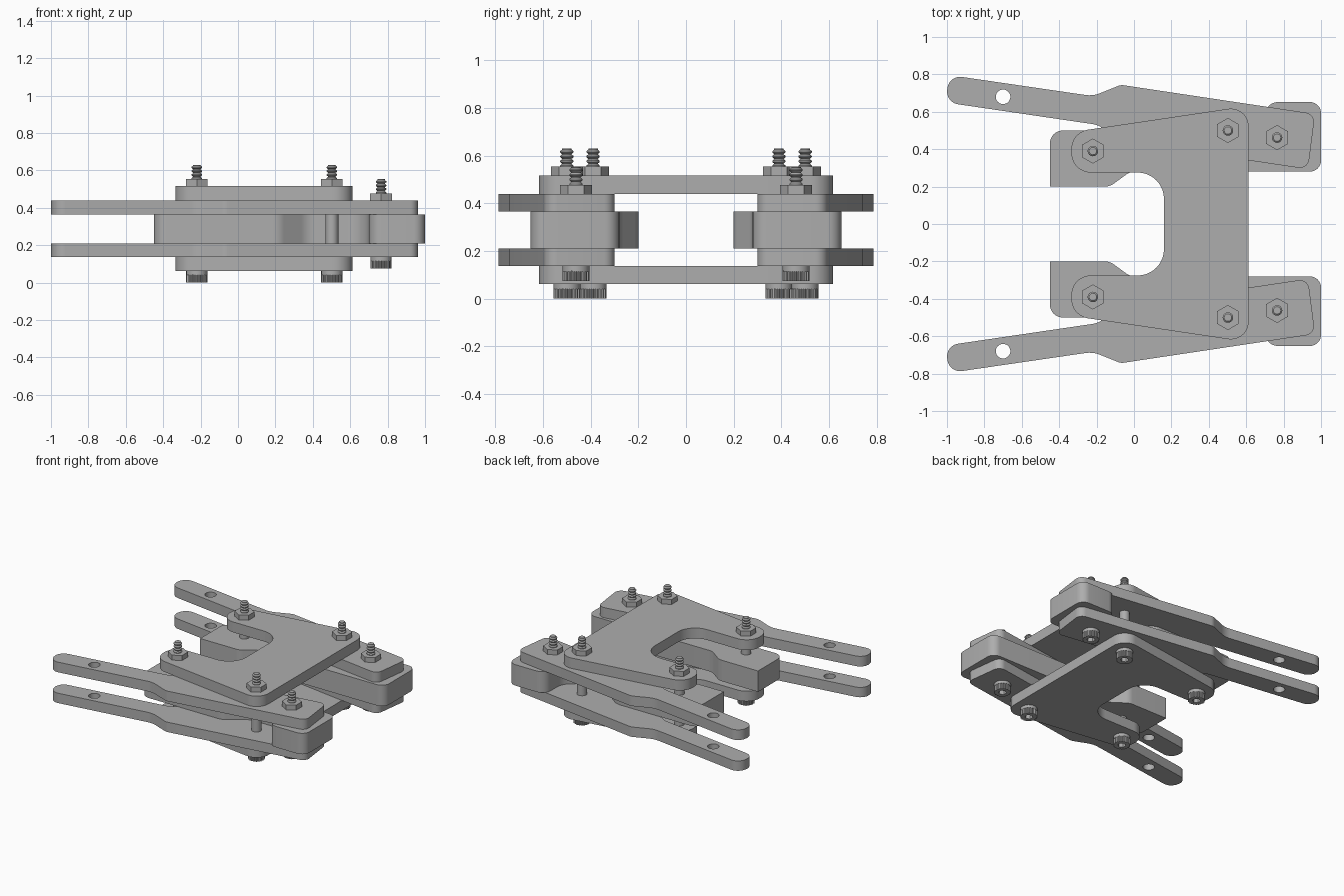
import bpy
import bmesh
import math
from mathutils import Vector

if "Cube" in bpy.data.objects:
    bpy.data.objects.remove(bpy.data.objects["Cube"], do_unlink=True)

# Single grey metal
GREY = (0.42, 0.42, 0.42, 1)
metal = bpy.data.materials.new("plain_grey")
metal.use_nodes = True
metal.diffuse_color = GREY
metal.node_tree.nodes["Principled BSDF"].inputs["Base Color"].default_value = GREY


def finish(name, bm):
    bmesh.ops.recalc_face_normals(bm, faces=bm.faces[:])
    mesh = bpy.data.meshes.new(name)
    bm.to_mesh(mesh)
    bm.free()
    mesh.materials.append(metal)
    obj = bpy.data.objects.new(name, mesh)
    bpy.context.collection.objects.link(obj)
    bpy.ops.object.select_all(action="DESELECT")
    obj.select_set(True)
    bpy.context.view_layer.objects.active = obj
    bpy.ops.object.shade_smooth_by_angle(angle=math.radians(30))
    return obj


def fillet(corners, steps=8):
    """Round each (x, y, radius) corner of a closed outline."""
    out = []
    for i, (x, y, r) in enumerate(corners):
        p = Vector((x, y))
        if r == 0:
            out.append(p)
            continue
        a = (Vector(corners[i - 1][:2]) - p).normalized()
        b = (Vector(corners[(i + 1) % len(corners)][:2]) - p).normalized()
        half = a.angle(b) / 2
        centre = p + (a + b).normalized() * (r / math.sin(half))
        start = p + a * (r / math.tan(half)) - centre
        end = p + b * (r / math.tan(half)) - centre
        turn = math.atan2(start.x * end.y - start.y * end.x, start.dot(end))
        for k in range(steps + 1):
            t = turn * k / steps
            c, s = math.cos(t), math.sin(t)
            out.append(centre + Vector((start.x * c - start.y * s,
                                        start.x * s + start.y * c)))
    return out


def ring(x, y, r, n):
    """Regular polygon with a point towards +y."""
    return [Vector((x + r * math.sin(math.tau * k / n),
                    y + r * math.cos(math.tau * k / n))) for k in range(n)]


def plate(name, loops, z0, z1, side=1):
    """Extrude an outline, with optional hole loops, from z0 to z1."""
    bm = bmesh.new()
    for loop in loops:
        vs = [bm.verts.new((p.x, p.y * side, z0)) for p in loop]
        for i, v in enumerate(vs):
            bm.edges.new((vs[i - 1], v))
    bmesh.ops.triangle_fill(bm, edges=bm.edges[:], use_beauty=True, normal=(0, 0, 1))
    ext = bmesh.ops.extrude_face_region(bm, geom=bm.faces[:], use_keep_orig=True)
    top = [v for v in ext["geom"] if isinstance(v, bmesh.types.BMVert)]
    bmesh.ops.translate(bm, verts=top, vec=(0, 0, z1 - z0))
    return finish(name, bm)


def lathe(name, profile, x, y, n=24):
    """Turn a list of (radius, z) around a vertical axis and cap the ends."""
    bm = bmesh.new()
    rows = [[bm.verts.new((p.x, p.y, z)) for p in ring(x, y, r, n)] for r, z in profile]
    for low, high in zip(rows, rows[1:]):
        for i in range(n):
            bm.faces.new((low[i - 1], low[i], high[i], high[i - 1]))
    bm.faces.new(rows[0])
    bm.faces.new(rows[-1])
    return finish(name, bm)


def bolt(name, x, y, base, seat):
    """Socket-head bolt whose head starts at base, with a nut resting on seat."""
    knurl = [Vector((x, y)) + (p - Vector((x, y))) * (1 if k % 4 < 2 else 0.92)
             for k, p in enumerate(ring(x, y, 0.057, 80))]
    plate(name + "_head", [knurl, ring(x, y, 0.028, 6)], base, base + 0.043)
    lathe(name + "_collar", [(0.057, base + 0.04), (0.057, base + 0.062)], x, y)
    plate(name + "_nut", [ring(x, y, 0.067, 6)], seat, seat + 0.037)
    profile = [(0.034, base + 0.05), (0.034, seat + 0.01), (0.021, seat + 0.01)]
    z, pitch = seat + 0.03, 0.02
    for k in range(4):
        profile += [(0.02, z), (0.028, z + pitch * 0.35),
                    (0.028, z + pitch * 0.6), (0.02, z + pitch * 0.95)]
        z += pitch
    profile.append((0.02, seat + 0.113))
    lathe(name + "_shank", profile, x, y)


# Layer heights, bottom to top
Z = [0.062, 0.137, 0.21, 0.365, 0.44, 0.517]

# C-shaped yoke plates
half_yoke = [(0.16, 0.275, 0.14), (-0.335, 0.275, 0.105),
             (-0.335, 0.491, 0.105), (0.613, 0.632, 0.095)]
yoke = fillet(half_yoke + [(x, -y, r) for x, y, r in reversed(half_yoke)], 12)
plate("lower_yoke", [yoke], Z[0], Z[1])
plate("upper_yoke", [yoke], Z[4], Z[5])

# Lever arm outline and jaw block outline
arm = fillet([(-0.988, 0.796, 0.068), (-0.22, 0.684, 0.15), (-0.07, 0.744, 0.06),
              (0.968, 0.588, 0.05), (0.93, 0.293, 0.05), (-0.03, 0.436, 0.12),
              (-0.2, 0.531, 0.12), (-1.008, 0.65, 0.068)])
jaw = fillet([(-0.45, 0.2, 0), (-0.13, 0.2, 0.08), (-0.02, 0.28, 0.08),
              (1.0, 0.28, 0.06), (1.0, 0.652, 0.06), (0.7, 0.652, 0.07),
              (0.7, 0.39, 0.12), (0.37, 0.39, 0.12), (0.22, 0.5, 0.1),
              (-0.45, 0.5, 0.07)])

for side, label in ((1, "back"), (-1, "front")):
    hole = ring(-0.7, 0.68, 0.039, 32)
    plate(label + "_lower_arm", [arm, hole], Z[1], Z[2], side)
    plate(label + "_upper_arm", [arm, hole], Z[3], Z[4], side)
    plate(label + "_jaw", [jaw], Z[2], Z[3], side)
    bolt(label + "_jaw_bolt", -0.22, 0.39 * side, 0, Z[5])
    bolt(label + "_pivot_bolt", 0.502, 0.5 * side, 0, Z[5])
    bolt(label + "_end_bolt", 0.765, 0.462 * side, Z[1] - Z[0], Z[4])
